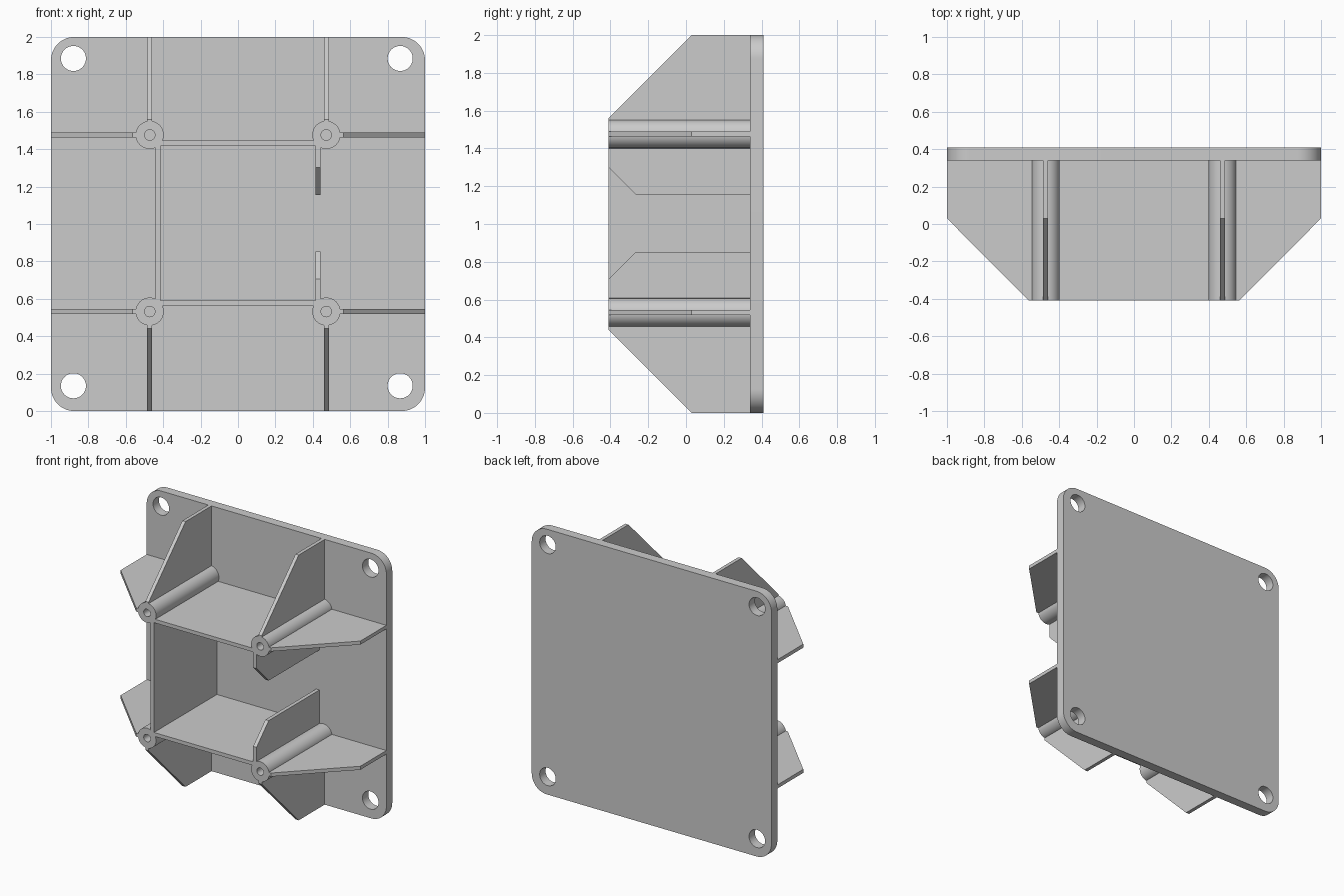
import bpy, bmesh
from math import sin, cos, pi, radians
from mathutils import Vector

if "Cube" in bpy.data.objects:
    bpy.data.objects.remove(bpy.data.objects["Cube"])

AXES = {
    "x": (lambda a, b, d: (d, a, b), Vector((1, 0, 0))),
    "y": (lambda a, b, d: (a, d, b), Vector((0, 1, 0))),
    "z": (lambda a, b, d: (a, b, d), Vector((0, 0, 1))),
}


def extrude(name, loops, axis, d0, d1):
    """Closed prism from an outline plus optional hole loops."""
    place, normal = AXES[axis]
    bm = bmesh.new()
    caps = {d0: [], d1: []}
    for loop in loops:
        r0, r1 = ([bm.verts.new(place(a, b, d)) for a, b in loop] for d in (d0, d1))
        n = len(loop)
        for i in range(n):
            j = (i + 1) % n
            bm.faces.new((r0[i], r0[j], r1[j], r1[i]))
            caps[d0].append(bm.edges.get((r0[i], r0[j])))
            caps[d1].append(bm.edges.get((r1[i], r1[j])))
    for edges in caps.values():
        bmesh.ops.triangle_fill(bm, edges=edges, use_beauty=True, normal=normal)
    bmesh.ops.recalc_face_normals(bm, faces=bm.faces[:])
    mesh = bpy.data.meshes.new(name)
    bm.to_mesh(mesh)
    bm.free()
    mesh.shade_smooth()
    mesh.set_sharp_from_angle(angle=radians(30))
    obj = bpy.data.objects.new(name, mesh)
    bpy.context.collection.objects.link(obj)
    return obj


def circle(cx, cz, r, n=48):
    return [(cx + r * cos(2 * pi * i / n), cz + r * sin(2 * pi * i / n)) for i in range(n)]


def rect(a0, a1, b0, b1):
    return [(a0, b0), (a1, b0), (a1, b1), (a0, b1)]


FRONT, PLATE, BACK = -0.41, 0.34, 0.41
MID = 1.004          # height of the boss pattern centre
PITCH = 0.472        # boss offset from that centre
T = 0.0135           # half rib thickness
IN, OUT = 0.414, 0.442   # inner and outer faces of the box walls

# Back plate with rounded corners and four mounting holes
R = 0.125
outline = []
for cx, cz, start in ((1 - R, 2 - R, 0), (R - 1, 2 - R, 90), (R - 1, R, 180), (1 - R, R, 270)):
    outline += [(cx + R * cos(radians(start + a)), cz + R * sin(radians(start + a)))
                for a in [90 * i / 14 for i in range(15)]]
holes = [circle(x, z, 0.067) for x in (-0.88, 0.867) for z in (0.135, 1.885)]
extrude("back_plate", [outline] + holes, "y", PLATE, BACK)

# Bosses with screw holes, each with two tapered outer ribs
for sx in (-1, 1):
    for sz in (-1, 1):
        x, z = sx * PITCH, MID + sz * PITCH
        extrude("screw_boss", [circle(x, z, 0.075), circle(x, z, 0.028, 32)], "y", FRONT, PLATE)

        edge = 2 if sz > 0 else 0
        extrude("vertical_rib", [[(PLATE, z + sz * 0.073), (FRONT, z + sz * 0.073),
                                  (FRONT, 1 + sz * 0.56), (0.03, edge), (PLATE, edge)]],
                "x", x - T, x + T)
        extrude("side_rib", [[(x + sx * 0.073, PLATE), (x + sx * 0.073, FRONT),
                              (sx * 0.563, FRONT), (sx, 0.03), (sx, PLATE)]],
                "z", z - T, z + T)

# Box walls: top, bottom and left
for name, sz in (("top_wall", 1), ("bottom_wall", -1)):
    z0, z1 = sorted((MID + sz * IN, MID + sz * OUT))
    extrude(name, [rect(-OUT, OUT, z0, z1)], "y", FRONT, PLATE)
extrude("left_wall", [rect(-OUT, -IN, MID - IN, MID + IN)], "y", FRONT, PLATE)

# Open right side: two short chamfered walls
for sz in (-1, 1):
    extrude("right_wall_stub", [[(FRONT, MID + sz * IN), (FRONT, MID + sz * 0.297),
                                 (-0.265, MID + sz * 0.151), (PLATE, MID + sz * 0.151),
                                 (PLATE, MID + sz * IN)]], "x", IN, OUT)
